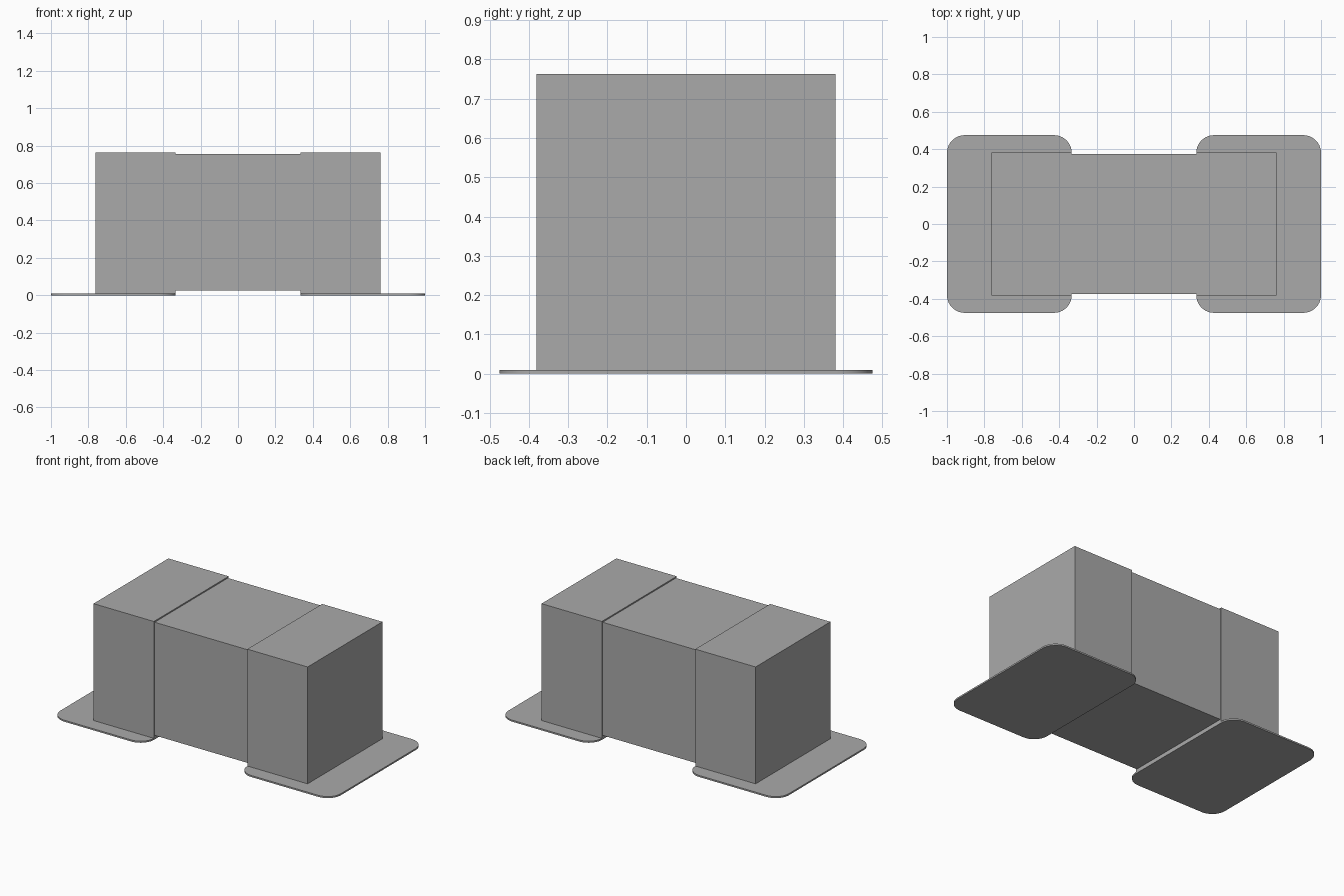
import bpy, bmesh, math

cube = bpy.data.objects.get("Cube")
if cube:
    bpy.data.objects.remove(cube, do_unlink=True)

grey = bpy.data.materials.new("plain grey")
grey.use_nodes = True
GREY = (0.4, 0.4, 0.4, 1.0)
grey.diffuse_color = GREY
grey.node_tree.nodes["Principled BSDF"].inputs["Base Color"].default_value = GREY


def add_box(name, x, y, z, corner=0.0):
    """Box spanning the x, y, z ranges, with optional rounded vertical corners."""
    bm = bmesh.new()
    bmesh.ops.create_cube(bm, size=1)
    for v in bm.verts:
        v.co = [a + (b - a) * (c + 0.5) for c, (a, b) in zip(v.co, (x, y, z))]
    if corner:
        upright = [e for e in bm.edges
                   if abs(e.verts[0].co.z - e.verts[1].co.z) > 1e-4]
        bmesh.ops.bevel(bm, geom=upright, offset=corner, offset_type='OFFSET',
                        segments=10, profile=0.5, affect='EDGES')
    mesh = bpy.data.meshes.new(name)
    bm.to_mesh(mesh)
    bm.free()
    mesh.materials.append(grey)
    obj = bpy.data.objects.new(name, mesh)
    bpy.context.collection.objects.link(obj)
    if corner:
        bpy.ops.object.select_all(action='DESELECT')
        obj.select_set(True)
        bpy.context.view_layer.objects.active = obj
        bpy.ops.object.shade_smooth_by_angle(angle=math.radians(30))
    return obj


PAD_TOP = 0.01
INNER = 0.333

# Central block, slightly slimmer than the end caps
add_box("body", (-INNER, INNER), (-0.373, 0.373), (0.026, 0.755))

# End cap and rounded flat pad on each side
for side, s in (("left", 1), ("right", -1)):
    add_box(side + "_end_cap", sorted((s * INNER, s * 0.763)),
            (-0.381, 0.381), (PAD_TOP, 0.763))
    add_box(side + "_pad", sorted((s * INNER, s * 1.0)),
            (-0.475, 0.475), (0, PAD_TOP), corner=0.095)
